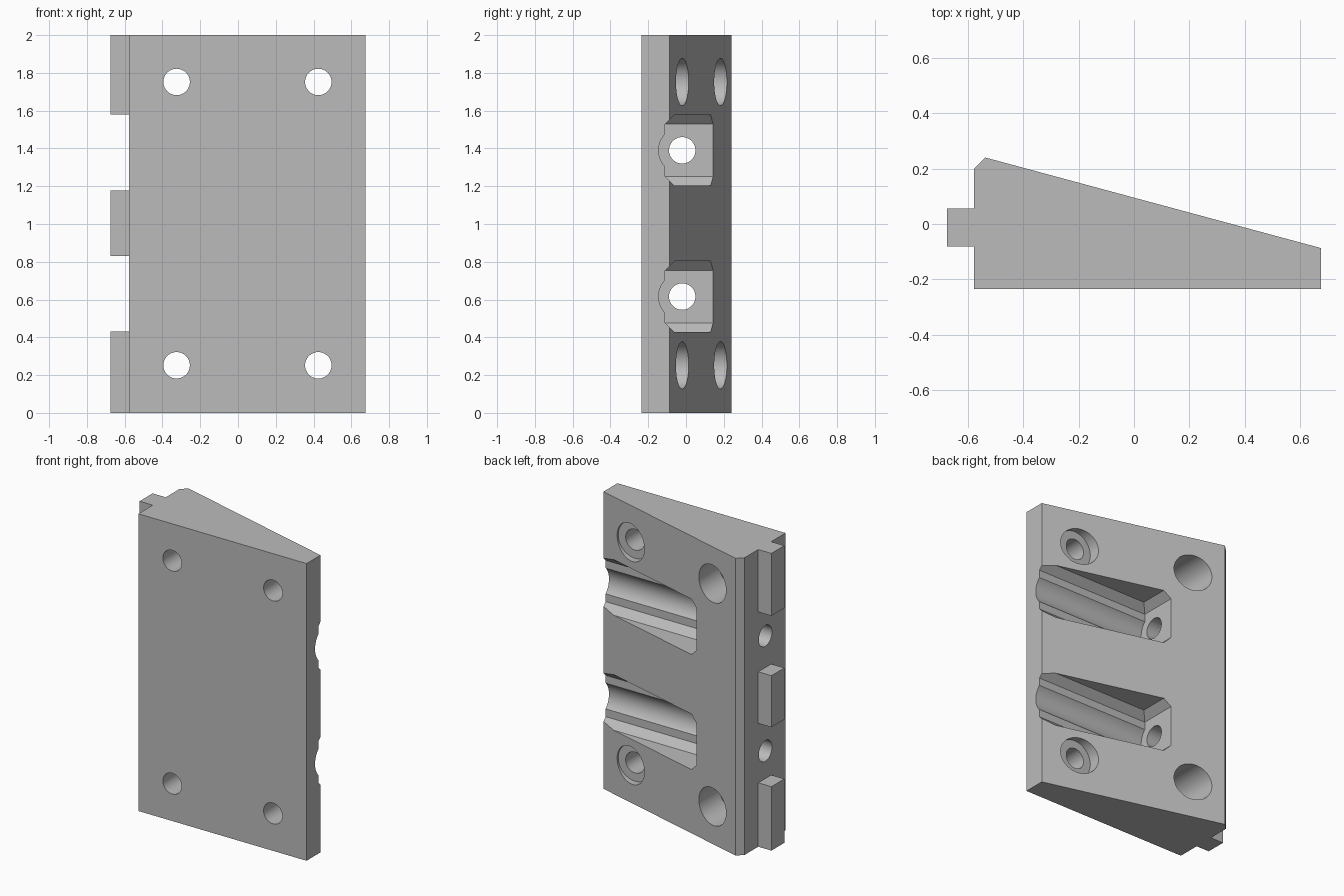
import bpy
import bmesh
from math import radians
from mathutils import Matrix, Vector

cube = bpy.data.objects.get("Cube")
if cube:
    bpy.data.objects.remove(cube, do_unlink=True)

grey = bpy.data.materials.new("plain grey")
grey.use_nodes = True
colour = (0.5, 0.5, 0.5, 1)
grey.diffuse_color = colour
grey.node_tree.nodes["Principled BSDF"].inputs["Base Color"].default_value = colour

HEIGHT = 2.0
FRONT = -0.235
HOLE_R, BORE_R = 0.07, 0.125


def make_object(name, bm):
    bmesh.ops.recalc_face_normals(bm, faces=bm.faces)
    mesh = bpy.data.meshes.new(name)
    bm.to_mesh(mesh)
    bm.free()
    mesh.materials.append(grey)
    obj = bpy.data.objects.new(name, mesh)
    bpy.context.collection.objects.link(obj)
    return obj


def prism(name, outline, z0, z1):
    bm = bmesh.new()
    face = bm.faces.new([bm.verts.new((x, y, z0)) for x, y in outline])
    extruded = bmesh.ops.extrude_face_region(bm, geom=[face])["geom"]
    verts = [v for v in extruded if isinstance(v, bmesh.types.BMVert)]
    bmesh.ops.translate(bm, verts=verts, vec=(0, 0, z1 - z0))
    return make_object(name, bm)


def rod(name, start, end, radius):
    a, b = Vector(start), Vector(end)
    turn = (b - a).to_track_quat('Z', 'Y').to_matrix().to_4x4()
    bm = bmesh.new()
    bmesh.ops.create_cone(bm, cap_ends=True, segments=64, radius1=radius,
                          radius2=radius, depth=(b - a).length,
                          matrix=Matrix.Translation((a + b) / 2) @ turn)
    return make_object(name, bm)


def slot(name, z):
    """Pocket with chamfered floor edges and chamfered end corners."""
    wide, narrow, floor, shoulder, top = 0.187, 0.139, -0.11, -0.062, 0.5
    bm = bmesh.new()
    for side in (-1, 1):
        for y in (floor, top):
            bm.verts.new((-0.18, y, z + side * narrow))
        for x in (-0.132, 0.9):
            bm.verts.new((x, floor, z + side * narrow))
            bm.verts.new((x, shoulder, z + side * wide))
            bm.verts.new((x, top, z + side * wide))
    bmesh.ops.convex_hull(bm, input=bm.verts)
    bmesh.ops.dissolve_limit(bm, angle_limit=radians(1), verts=bm.verts, edges=bm.edges)
    return make_object(name, bm)


def combine(body, tool, operation):
    mod = body.modifiers.new(tool.name, 'BOOLEAN')
    mod.object, mod.operation, mod.solver = tool, operation, 'EXACT'
    bpy.ops.object.select_all(action='DESELECT')
    body.select_set(True)
    bpy.context.view_layer.objects.active = body
    bpy.ops.object.modifier_apply(modifier=mod.name)
    bpy.data.objects.remove(tool, do_unlink=True)


# Wedge plate
body = prism("wedge_plate", [(-0.577, FRONT), (0.675, FRONT), (0.675, -0.087),
                             (-0.537, 0.24), (-0.577, 0.2)], 0, HEIGHT)

# Hinge-like tabs on the thick edge
for z0, z1 in ((0, 0.43), (0.83, 1.177), (1.58, HEIGHT)):
    tab = prism("edge_tab", [(-0.675, -0.082), (-0.5, -0.082),
                             (-0.5, 0.056), (-0.675, 0.056)], z0, z1)
    combine(body, tab, 'UNION')

# Counterbored mounting holes
for x in (-0.325, 0.425):
    for z in (0.252, 1.752):
        combine(body, rod("mounting_hole", (x, -0.5, z), (x, 0.5, z), HOLE_R), 'DIFFERENCE')
        combine(body, rod("counterbore", (x, -0.065, z), (x, 0.5, z), BORE_R), 'DIFFERENCE')

# Slots with a round groove and a hole through the thick edge
for z in (0.616, 1.39):
    combine(body, slot("slot", z), 'DIFFERENCE')
    combine(body, rod("round_groove", (-0.18, -0.02, z), (0.9, -0.02, z), BORE_R), 'DIFFERENCE')
    combine(body, rod("cross_hole", (-0.9, -0.02, z), (0, -0.02, z), HOLE_R), 'DIFFERENCE')

bpy.ops.object.shade_smooth_by_angle(angle=radians(20))
